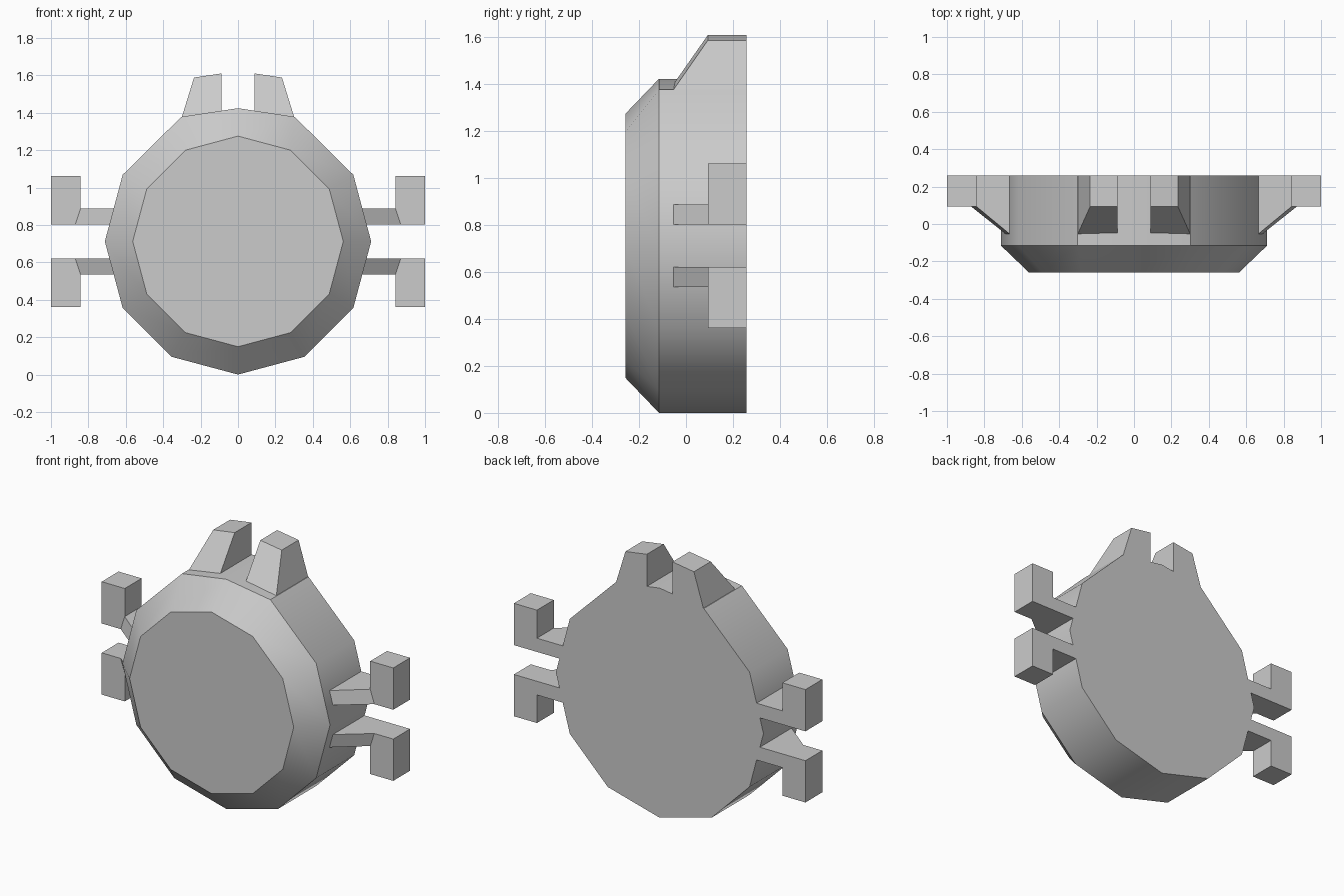
import bpy, bmesh
from math import sin, cos, radians

if "Cube" in bpy.data.objects:
    bpy.data.objects.remove(bpy.data.objects["Cube"])

CENTRE_Z = 0.712
FRONT, BACK = -0.258, 0.258


def loft(name, rings, mirror=(False, False, False)):
    """Skin a stack of equal-sized rings and cap both ends."""
    bm = bmesh.new()
    loops = [[bm.verts.new(p) for p in ring] for ring in rings]
    for a, b in zip(loops, loops[1:]):
        n = len(a)
        for i in range(n):
            j = (i + 1) % n
            bm.faces.new((a[i], a[j], b[j], b[i]))
    bm.faces.new(loops[0])
    bm.faces.new(loops[-1])
    bmesh.ops.recalc_face_normals(bm, faces=bm.faces[:])
    mesh = bpy.data.meshes.new(name)
    bm.to_mesh(mesh)
    bm.free()
    obj = bpy.data.objects.new(name, mesh)
    bpy.context.collection.objects.link(obj)
    obj.location.z = CENTRE_Z
    if any(mirror):
        mod = obj.modifiers.new("Mirror", 'MIRROR')
        mod.use_axis = mirror
        mod.use_clip = False
        mod.use_mirror_merge = False
    return obj


def body_ring(radius, y, shoulders=False):
    """Twelve-sided ring; the shoulder corners shift to meet the ears."""
    ring = [(radius * sin(radians(30 * i)), y, radius * cos(radians(30 * i)))
            for i in range(12)]
    if shoulders:
        ring[1], ring[11] = (0.303, y, 0.666), (-0.303, y, 0.666)
    return ring


# Round body with bevelled front rim
body = loft("body", [body_ring(0.563, FRONT),
                     body_ring(0.712, -0.115, True),
                     body_ring(0.712, BACK, True)])
bpy.context.view_layer.objects.active = body
body.select_set(True)
bpy.ops.object.shade_smooth_by_angle(angle=radians(35))


# Pair of ears with sloping fronts, rooted in the body
def ear_ring(outer_x, front, outer_z, inner_z):
    return [(0.088, front, inner_z), (outer_x, front, outer_z),
            (outer_x, BACK, outer_z), (0.088, BACK, inner_z)]


loft("ears", [ear_ring(0.295, -0.053, 0.58, 0.58),
              ear_ring(0.300, -0.053, 0.666, 0.69),
              ear_ring(0.235, 0.093, 0.876, 0.898)], (True, False, False))


# Four tapered arms
def arm_ring(root_x, tip_x, z):
    return [(0.58, -0.053, z), (root_x, -0.053, z), (tip_x, 0.093, z),
            (tip_x, BACK, z), (0.58, BACK, z)]


loft("arms", [arm_ring(0.687, 0.870, 0.091),
              arm_ring(0.665, 0.842, 0.176)], (True, False, True))


# Four block hands at the arm ends
def hand_ring(z):
    return [(0.842, 0.093, z), (1.0, 0.093, z), (1.0, BACK, z), (0.842, BACK, z)]


loft("hands", [hand_ring(0.091), hand_ring(0.35)], (True, False, True))
